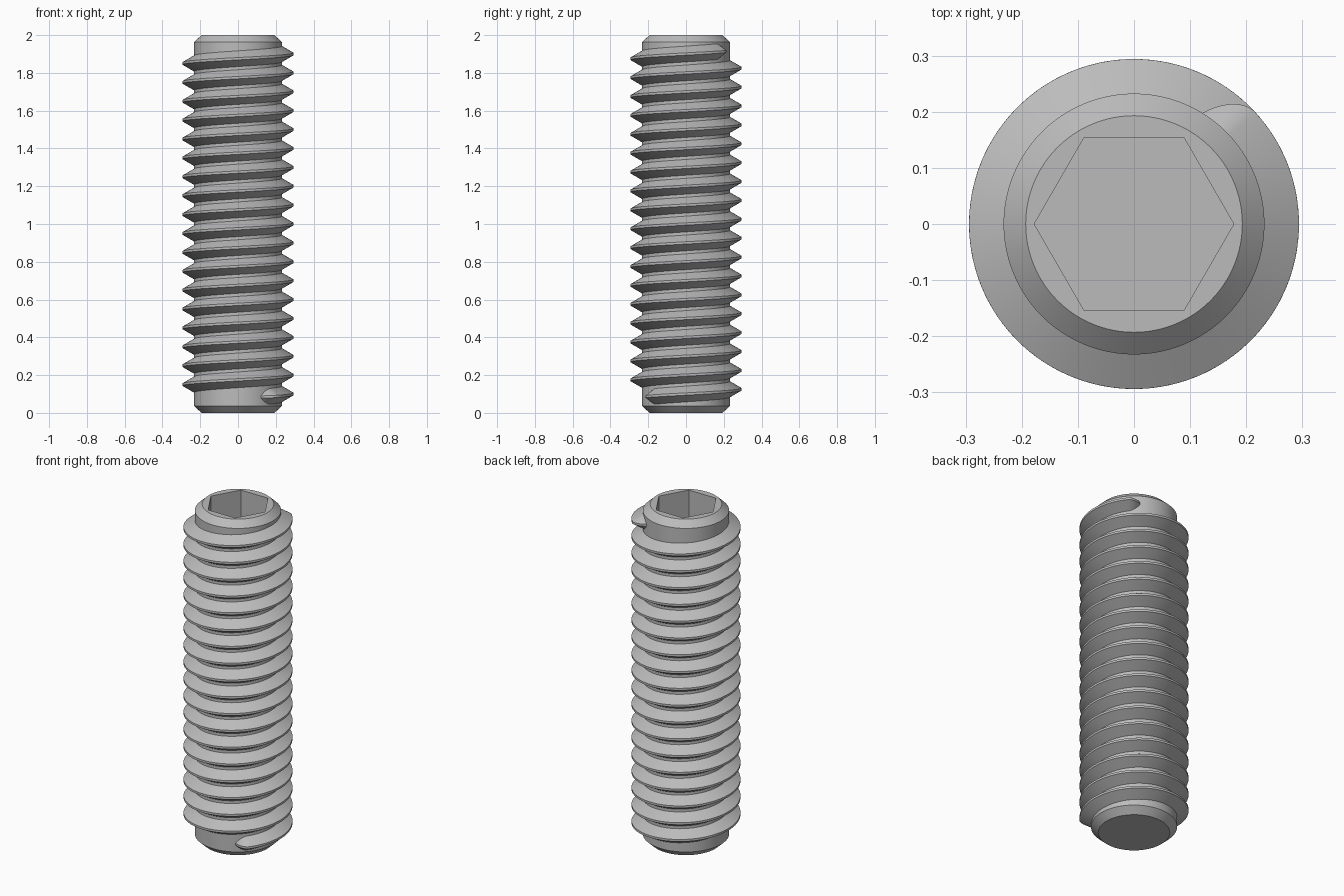
import bpy
import bmesh
from math import sin, cos, pi, radians, tan

cube = bpy.data.objects.get("Cube")
if cube:
    bpy.data.objects.remove(cube, do_unlink=True)

HEIGHT, CORE_R, CREST_R, END_R = 2.0, 0.2325, 0.294, 0.193
CHAMFER, PITCH, TURNS = 0.037, 0.1, 18
HEX_APOTHEM, SOCKET_DEPTH = 0.154, 0.35
SIDES = 96

steel = bpy.data.materials.new("steel grey")
steel.use_nodes = True
grey = (0.5, 0.5, 0.5, 1.0)
steel.diffuse_color = grey
steel.node_tree.nodes["Principled BSDF"].inputs["Base Color"].default_value = grey


def finish(name, bm):
    """Turn a bmesh into a grey object with smooth sides and sharp edges."""
    bmesh.ops.recalc_face_normals(bm, faces=bm.faces)
    mesh = bpy.data.meshes.new(name)
    bm.to_mesh(mesh)
    bm.free()
    mesh.materials.append(steel)
    obj = bpy.data.objects.new(name, mesh)
    bpy.context.collection.objects.link(obj)
    bpy.ops.object.select_all(action='DESELECT')
    obj.select_set(True)
    bpy.context.view_layer.objects.active = obj
    bpy.ops.object.shade_smooth_by_angle(angle=radians(30))
    return obj


def loft(bm, rings, closed=True):
    """Bridge successive rings of points and cap both ends."""
    loops = [[bm.verts.new(p) for p in ring] for ring in rings]
    for a, b in zip(loops, loops[1:]):
        n = len(a)
        for i in range(n):
            j = (i + 1) % n
            bm.faces.new((a[i], a[j], b[j], b[i]))
    bm.faces.new(loops[0])
    bm.faces.new(loops[-1])


def circle(radius, z):
    return [(radius * cos(2 * pi * i / SIDES), radius * sin(2 * pi * i / SIDES), z)
            for i in range(SIDES)]


def hexagon(z):
    """Hexagon with corners on the x axis, sampled to match the circles."""
    points = []
    for i in range(SIDES):
        a = 2 * pi * i / SIDES
        r = HEX_APOTHEM / cos(a % (pi / 3) - pi / 6)
        points.append((r * cos(a), r * sin(a), z))
    return points


# Chamfered core with a hexagonal socket in the top
bm = bmesh.new()
loft(bm, [circle(END_R, 0), circle(CORE_R, CHAMFER),
          circle(CORE_R, HEIGHT - CHAMFER), circle(END_R, HEIGHT),
          hexagon(HEIGHT), hexagon(HEIGHT - SOCKET_DEPTH)])
finish("screw_core", bm)

# Helical thread that runs out into the core at both ends
full, tip = radians(43), radians(59)
run_out = 12
steps = TURNS * 80
start, stop = -full, TURNS * 2 * pi + full
stations = [(start - (tip - full) * k / run_out, k / run_out)
            for k in range(run_out, 0, -1)]
stations += [(start + (stop - start) * k / steps, 0) for k in range(steps + 1)]
stations += [(stop + (tip - full) * k / run_out, k / run_out)
             for k in range(1, run_out + 1)]

buried_r = CORE_R - 0.011
crest_half = PITCH / 16
rings = []
for angle, fade in stations:
    crest = CREST_R - (CREST_R - CORE_R + 0.005) * fade ** 1.8
    root_half = crest_half + (crest - buried_r) * tan(radians(30))
    z = PITCH + PITCH * angle / (2 * pi)
    section = [(buried_r, -root_half), (crest, -crest_half),
               (crest, crest_half), (buried_r, root_half)]
    rings.append([(r * cos(angle), r * sin(angle), z + dz) for r, dz in section])

bm = bmesh.new()
loft(bm, rings)
finish("screw_thread", bm)
